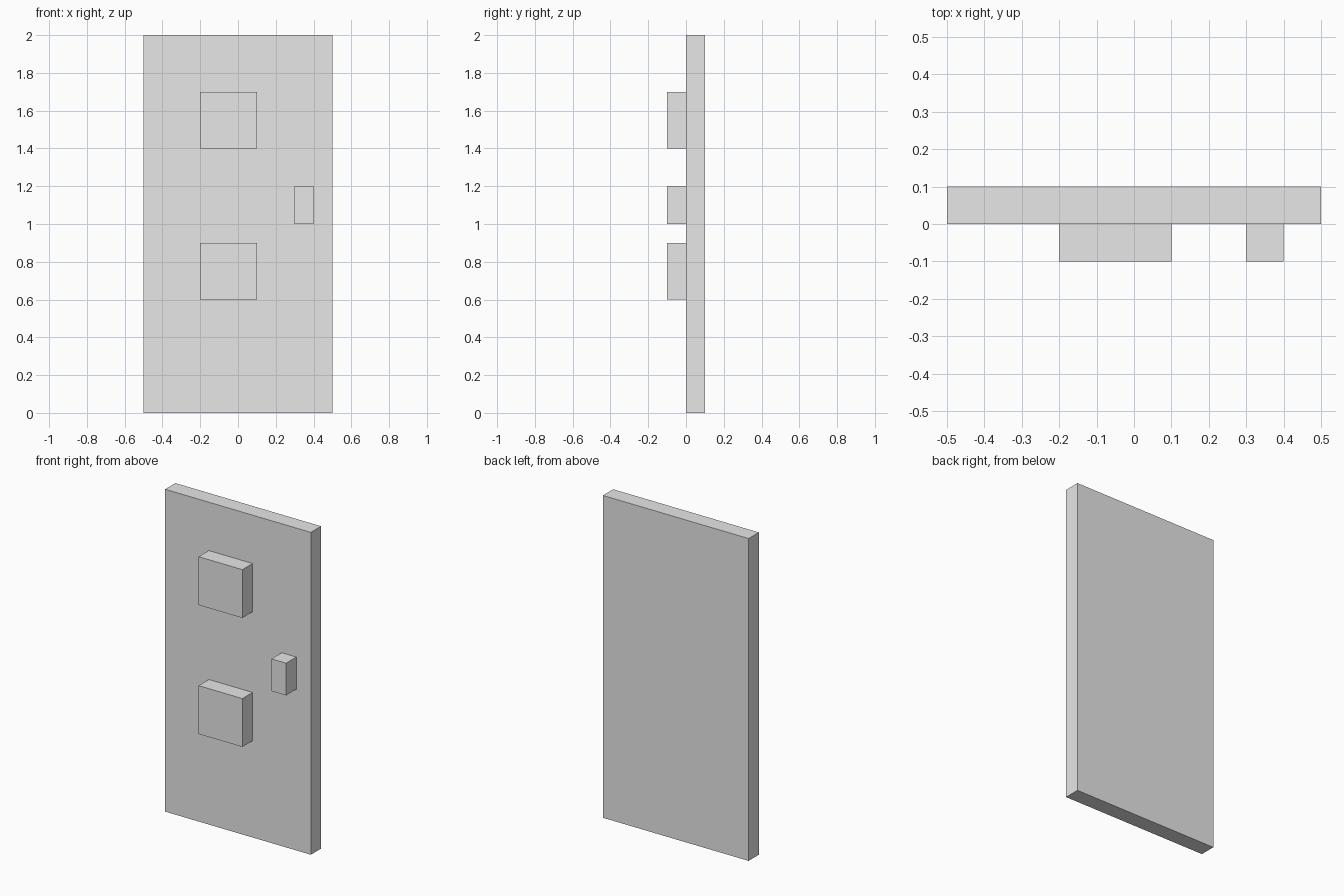
import bpy
from mathutils import Vector

cube = bpy.data.objects.get("Cube")
if cube:
    bpy.data.objects.remove(cube, do_unlink=True)

# One plain grey for the whole door
grey = bpy.data.materials.new("light_grey")
grey.use_nodes = True
colour = (0.8, 0.8, 0.8, 1.0)
grey.diffuse_color = colour
grey.node_tree.nodes["Principled BSDF"].inputs["Base Color"].default_value = colour


def box(name, low, high):
    """Add a flat-shaded box spanning two opposite corners."""
    low, high = Vector(low), Vector(high)
    bpy.ops.mesh.primitive_cube_add(size=1, location=(low + high) / 2)
    obj = bpy.context.object
    obj.name = name
    obj.scale = high - low
    bpy.ops.object.transform_apply(location=False, rotation=False, scale=True)
    obj.data.materials.append(grey)
    return obj


# Door slab
box("door_slab", (-0.5, 0, 0), (0.5, 0.1, 2))

# Two raised square panels on the front
for name, z in (("lower_panel", 0.6), ("upper_panel", 1.4)):
    box(name, (-0.2, -0.1, z), (0.1, 0, z + 0.3))

# Handle block
box("handle", (0.3, -0.1, 1.0), (0.4, 0, 1.2))
